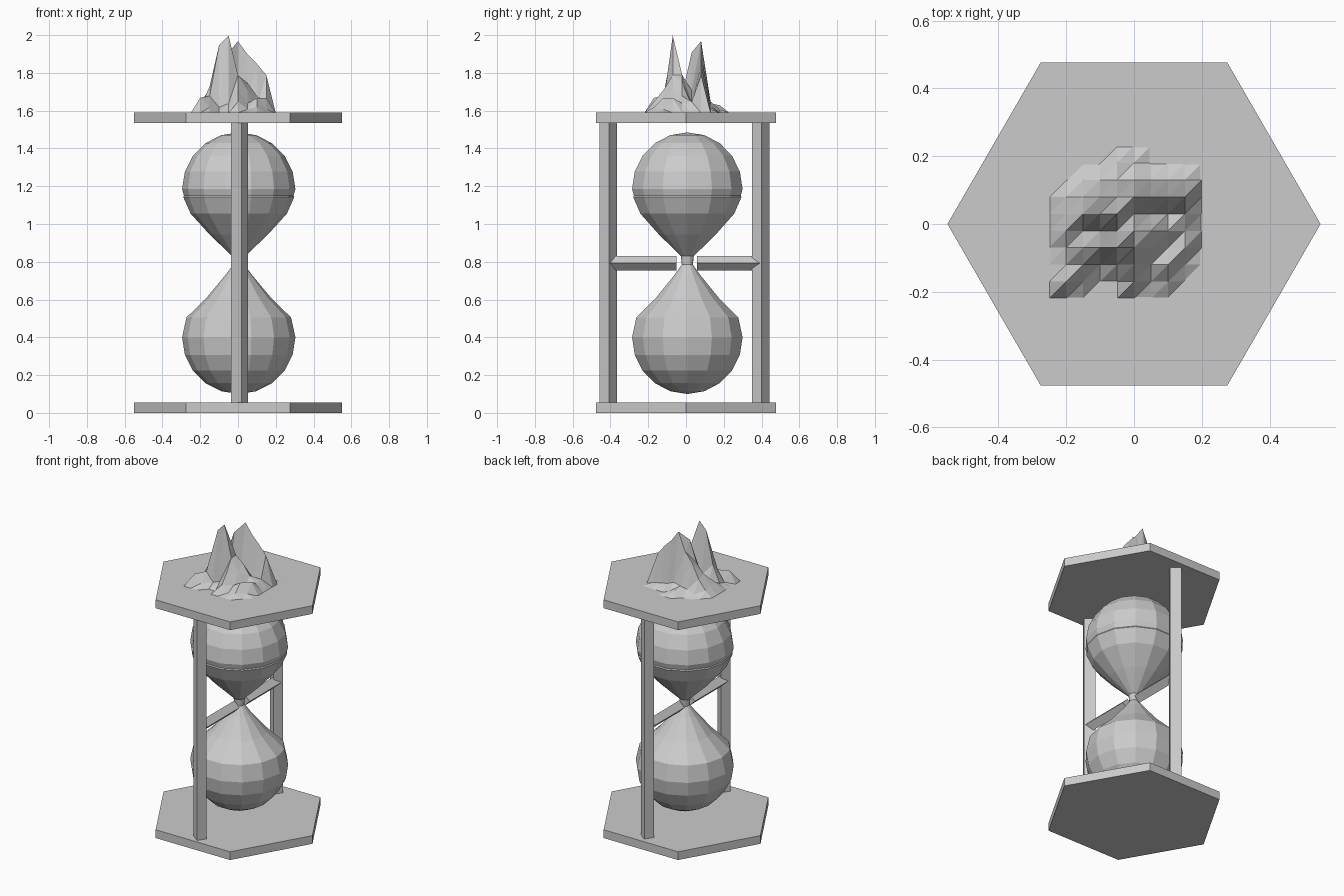
import bpy, bmesh, math
from mathutils import Vector

old = bpy.data.objects.get("Cube")
if old:
    bpy.data.objects.remove(old, do_unlink=True)

grey = bpy.data.materials.new("plain_grey")
grey.use_nodes = True
colour = (0.6, 0.6, 0.6, 1)
grey.diffuse_color = colour
grey.node_tree.nodes["Principled BSDF"].inputs["Base Color"].default_value = colour


def make_object(name, bm):
    bmesh.ops.recalc_face_normals(bm, faces=bm.faces)
    mesh = bpy.data.meshes.new(name)
    bm.to_mesh(mesh)
    bm.free()
    mesh.materials.append(grey)
    obj = bpy.data.objects.new(name, mesh)
    bpy.context.collection.objects.link(obj)
    return obj


def prism(name, outline, direction):
    """Extrude a closed outline along a direction."""
    bm = bmesh.new()
    face = bm.faces.new([bm.verts.new(p) for p in outline])
    result = bmesh.ops.extrude_face_region(bm, geom=[face], use_keep_orig=True)
    moved = [v for v in result["geom"] if isinstance(v, bmesh.types.BMVert)]
    bmesh.ops.translate(bm, verts=moved, vec=Vector(direction))
    return make_object(name, bm)


def bulb(name, profile, sides=14):
    """Turn a (radius, height) profile into a faceted bulb."""
    bm = bmesh.new()
    verts = [bm.verts.new((r, 0, z)) for r, z in profile]
    edges = [bm.edges.new(pair) for pair in zip(verts, verts[1:])]
    bmesh.ops.spin(bm, geom=verts + edges, cent=(0, 0, 0), axis=(0, 0, 1),
                   angle=math.tau, steps=sides, use_duplicate=False)
    bmesh.ops.remove_doubles(bm, verts=bm.verts, dist=0.001)
    obj = make_object(name, bm)
    obj.location = (0.004, 0.007, 0)
    return obj


def half_ball(centre, direction):
    """Profile points from the pole to the widest ring."""
    angles = [math.radians(a) for a in range(90, -1, -18)]
    return [(0.3 * math.cos(a), centre + direction * 0.3 * math.sin(a)) for a in angles]


# Hexagonal end plates
for name, z in (("bottom_plate", 0), ("top_plate", 1.535)):
    corners = [(0.55 * math.cos(i * math.pi / 3), 0.55 * math.sin(i * math.pi / 3), z)
               for i in range(6)]
    prism(name, corners, (0, 0, 0.055))

# Turned square posts, with a diamond bar reaching inward from each
section = [(-0.037, -0.005), (0.018, -0.047), (0.053, 0.004), (-0.002, 0.046)]
diamond = [(0.038, 0), (0, 0.038), (-0.038, 0), (0, -0.038)]
for side, y, inner in (("front", -0.411, -0.05), ("back", 0.397, 0.058)):
    prism(side + "_post", [(px, y + py, 0.05) for px, py in section], (0, 0, 1.49))
    prism(side + "_bar", [(0.008 + dx, y, 0.793 + dz) for dx, dz in diamond],
          (0, inner - y, 0))

# Glass bulbs tapering to a shared neck
bulb("upper_bulb", half_ball(1.185, 1) + [
    (0.29, 1.15), (0.294, 1.143), (0.255, 1.055), (0.155, 0.945), (0.035, 0.83), (0.03, 0.785)])
bulb("lower_bulb", half_ball(0.4, -1) + [
    (0.277, 0.505), (0.17, 0.61), (0.07, 0.73), (0.03, 0.785)])

# Jagged peaks: hundredths of height on a square grid, from front to back
heights = [
    "0 8 3 0 0 6 2 3 0",
    "0 2 9 3 5 12 5 8 2",
    "0 3 14 36 41 20 12 3 8",
    "0 6 4 8 10 20 16 9 5",
    "0 5 12 18 32 12 6 4 6",
    "0 4 10 20 26 38 31 26 20",
    "0 0 2 4 5 6 4 3 2",
    "0 0 0 0 4 2 0 0 0",
]
rows = [[0] * 11] + [[0] + [int(h) for h in r.split()] + [0] for r in heights] + [[0] * 11]
bm = bmesh.new()
grid = [[bm.verts.new((-0.3 + 0.05 * i, -0.22 + 0.05 * j, 1.588 + h / 100))
         for i, h in enumerate(row)] for j, row in enumerate(rows)]
for j in range(len(rows) - 1):
    for i in range(10):
        if rows[j][i] or rows[j][i + 1] or rows[j + 1][i] or rows[j + 1][i + 1]:
            a, b = grid[j][i], grid[j][i + 1]
            c, d = grid[j + 1][i + 1], grid[j + 1][i]
            bm.faces.new((a, b, c))
            bm.faces.new((a, c, d))
bmesh.ops.delete(bm, geom=[v for v in bm.verts if not v.link_faces], context="VERTS")
make_object("jagged_peaks", bm)
